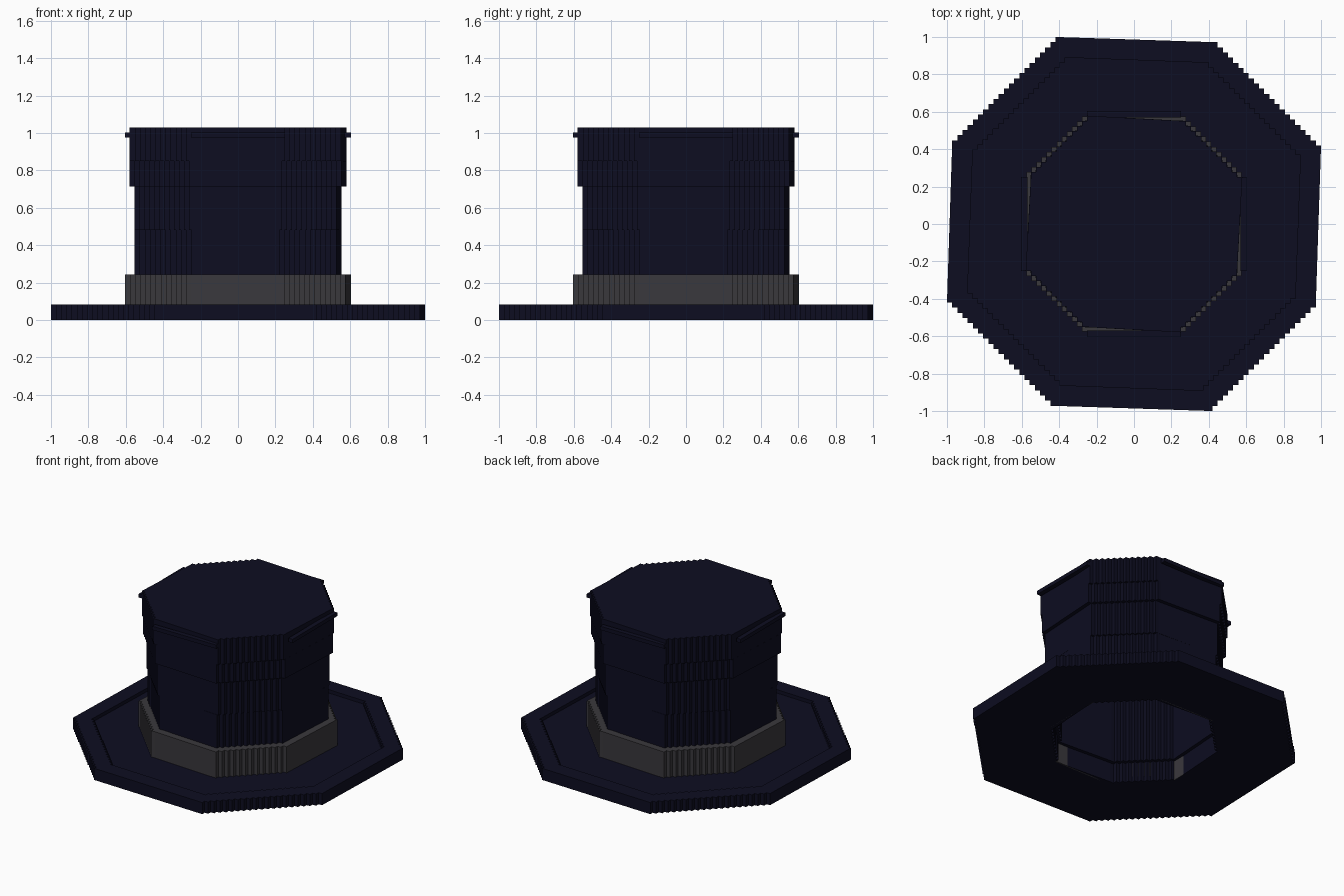
import bpy, bmesh

if "Cube" in bpy.data.objects:
    bpy.data.objects.remove(bpy.data.objects["Cube"])

CELL = 0.0274  # size of one stair step on the diagonal sides


def material(name, rgb):
    m = bpy.data.materials.new(name)
    m.diffuse_color = (*rgb, 1)
    m.use_nodes = True
    m.node_tree.nodes["Principled BSDF"].inputs["Base Color"].default_value = m.diffuse_color
    return m


NAVY = material("midnight_navy", (0.0040, 0.0040, 0.0150))
GREY = material("charcoal_grey", (0.042, 0.040, 0.046))


def outline(a, c):
    """Octagon with half width a, half side c and stair-stepped diagonals."""
    n = round((a - c) / CELL)
    s = (a - c) / n
    quarter = [(a, -c), (a, c)]
    for i in range(n):
        x, y = a - (i + 1) * s, c + i * s
        quarter.append((x, y))
        if i < n - 1:
            quarter.append((x, y + s))
    pts = []
    for _ in range(4):
        pts += quarter[1:]
        quarter = [(-y, x) for x, y in quarter]
    return pts


def finish(name, bm, mat):
    bmesh.ops.recalc_face_normals(bm, faces=bm.faces)
    me = bpy.data.meshes.new(name)
    bm.to_mesh(me)
    bm.free()
    me.materials.append(mat)
    ob = bpy.data.objects.new(name, me)
    bpy.context.collection.objects.link(ob)


def ring(name, outer, inner, z0, z1, mat):
    """Stepped octagonal prism, with an optional octagonal hole."""
    bm = bmesh.new()
    caps = {z0: [], z1: []}
    for shape in [s for s in (outer, inner) if s]:
        pts = outline(*shape)
        loops = []
        for z in (z0, z1):
            vs = [bm.verts.new((x, y, z)) for x, y in pts]
            caps[z] += [bm.edges.new((v, vs[i - 1])) for i, v in enumerate(vs)]
            loops.append(vs)
        lo, hi = loops
        for i in range(len(pts)):
            bm.faces.new((lo[i - 1], lo[i], hi[i], hi[i - 1]))
    for edges in caps.values():
        bmesh.ops.triangle_fill(bm, edges=edges, use_beauty=True)
    finish(name, bm, mat)


def box(name, x0, x1, y0, y1, z0, z1, mat):
    bm = bmesh.new()
    bmesh.ops.create_cube(bm, size=1)
    for v in bm.verts:
        v.co.x = x1 if v.co.x > 0 else x0
        v.co.y = y1 if v.co.y > 0 else y0
        v.co.z = z1 if v.co.z > 0 else z0
    finish(name, bm, mat)


OPENING = (0.525, 0.217)
INSIDE = (0.50, 0.207)

# brim with a slightly raised edge
ring("brim", (0.9, 0.375), OPENING, 0, 0.058, NAVY)
ring("brim_edge", (1.0, 0.42), (0.89, 0.37), 0, 0.082, NAVY)

# band around the base of the crown, and the collar inside it
ring("band", (0.603, 0.25), (0.54, 0.223), 0.04, 0.243, GREY)
ring("inner_collar", (0.56, 0.23), OPENING, 0, 0.14, NAVY)
for s in (-1, 1):
    a, b = sorted((s * 0.519, s * 0.527))
    box("inner_band_side", a, b, -0.217, 0.217, 0, 0.14, GREY)
    box("inner_band_end", -0.217, 0.217, a, b, 0, 0.14, GREY)

# crown walls, stepping outward as they rise
ring("crown_base", (0.553, 0.222), INSIDE, 0.14, 0.48, NAVY)
ring("crown_middle", (0.553, 0.236), INSIDE, 0.48, 0.714, NAVY)
ring("crown_upper", (0.579, 0.236), INSIDE, 0.714, 0.85, NAVY)
ring("crown_rim", (0.579, 0.25), INSIDE, 0.85, 0.975, NAVY)
ring("crown_top", (0.579, 0.25), None, 0.975, 1.028, NAVY)

# thin lip on the four straight sides
for s in (-1, 1):
    a, b = sorted((s * 0.57, s * 0.603))
    box("lip_side", a, b, -0.25, 0.25, 0.975, 1.001, NAVY)
    box("lip_end", -0.25, 0.25, a, b, 0.975, 1.001, NAVY)
